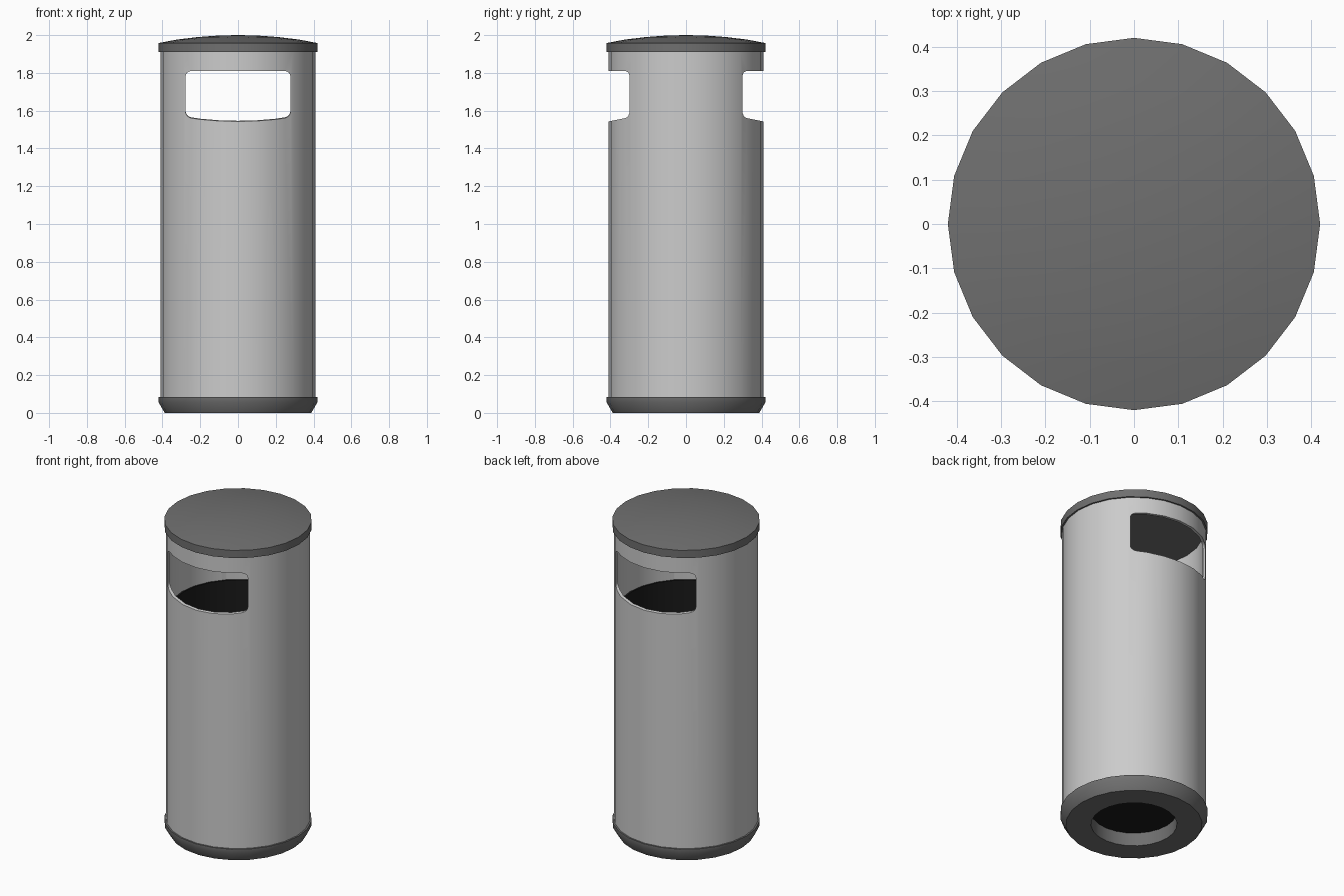
import bpy, bmesh
from math import pi, sin, cos, radians

if "Cube" in bpy.data.objects:
    bpy.data.objects.remove(bpy.data.objects["Cube"])

SIDES = 24


def material(name, value):
    m = bpy.data.materials.new(name)
    m.diffuse_color = (value, value, value, 1)
    m.use_nodes = True
    m.node_tree.nodes["Principled BSDF"].inputs["Base Color"].default_value = m.diffuse_color
    return m


def finish(name, bm, mat=None):
    bmesh.ops.recalc_face_normals(bm, faces=bm.faces[:])
    me = bpy.data.meshes.new(name)
    bm.to_mesh(me)
    bm.free()
    ob = bpy.data.objects.new(name, me)
    bpy.context.collection.objects.link(ob)
    if mat:
        me.materials.append(mat)
    return ob


def lathe(name, profile, mat=None, closed=True):
    """Revolve (radius, z) points around the z axis."""
    bm = bmesh.new()
    vs = [bm.verts.new((r, 0, z)) for r, z in profile]
    pairs = list(zip(vs, vs[1:])) + ([(vs[-1], vs[0])] if closed else [])
    edges = [bm.edges.new(p) for p in pairs]
    bmesh.ops.spin(bm, geom=vs + edges, cent=(0, 0, 0), axis=(0, 0, 1),
                   angle=2 * pi, steps=SIDES, use_merge=False)
    bmesh.ops.remove_doubles(bm, verts=bm.verts[:], dist=1e-4)
    return finish(name, bm, mat)


def smooth(ob, angle=30):
    bpy.ops.object.select_all(action='DESELECT')
    ob.select_set(True)
    bpy.context.view_layer.objects.active = ob
    bpy.ops.object.shade_smooth_by_angle(angle=radians(angle))


dark = material("dark_grey", 0.16)
black = material("black", 0.01)

# Tubular shell
shell = lathe("body_shell", [(0.41, 0.07), (0.41, 1.92), (0.393, 1.92), (0.393, 0.07)])

# Rounded slot cutter through front and back, sill sloping down outwards
bm = bmesh.new()
W, TOP, R = 0.278, 1.81, 0.03
rings = []
for y in (-0.5, 0.0, 0.5):
    low = 1.543 + (0.41 - abs(y)) * 0.2
    ring = []
    for cx, cz, start in ((W - R, TOP - R, 0), (R - W, TOP - R, 90),
                          (R - W, low + R, 180), (W - R, low + R, 270)):
        for i in range(5):
            a = radians(start + i * 22.5)
            ring.append(bm.verts.new((cx + R * cos(a), y, cz + R * sin(a))))
    rings.append(ring)
for a, b in zip(rings, rings[1:]):
    for i in range(len(a)):
        j = (i + 1) % len(a)
        bm.faces.new((a[i], a[j], b[j], b[i]))
bm.faces.new(rings[0])
bm.faces.new(rings[-1])
cutter = finish("slot_cutter", bm)

bpy.context.view_layer.objects.active = shell
mod = shell.modifiers.new("slots", 'BOOLEAN')
mod.operation = 'DIFFERENCE'
mod.solver = 'EXACT'
mod.object = cutter
bpy.ops.object.modifier_apply(modifier=mod.name)
bpy.data.objects.remove(cutter)
smooth(shell)

# Domed lid
smooth(lathe("lid", [(0, 1.91), (0.42, 1.91), (0.42, 1.958), (0.32, 1.977),
                     (0.21, 1.99), (0.1, 1.998), (0, 2.0)], dark, closed=False))

# Chamfered base ring with a central hole
smooth(lathe("base_ring", [(0.245, 0), (0.388, 0), (0.42, 0.055),
                           (0.42, 0.083), (0.245, 0.083)], dark))

# Inner liner, open at the top
smooth(lathe("inner_liner", [(0, 0.085), (0.39, 0.085), (0.39, 1.4), (0.38, 1.4),
                             (0.38, 0.1), (0, 0.1)], black, closed=False))
